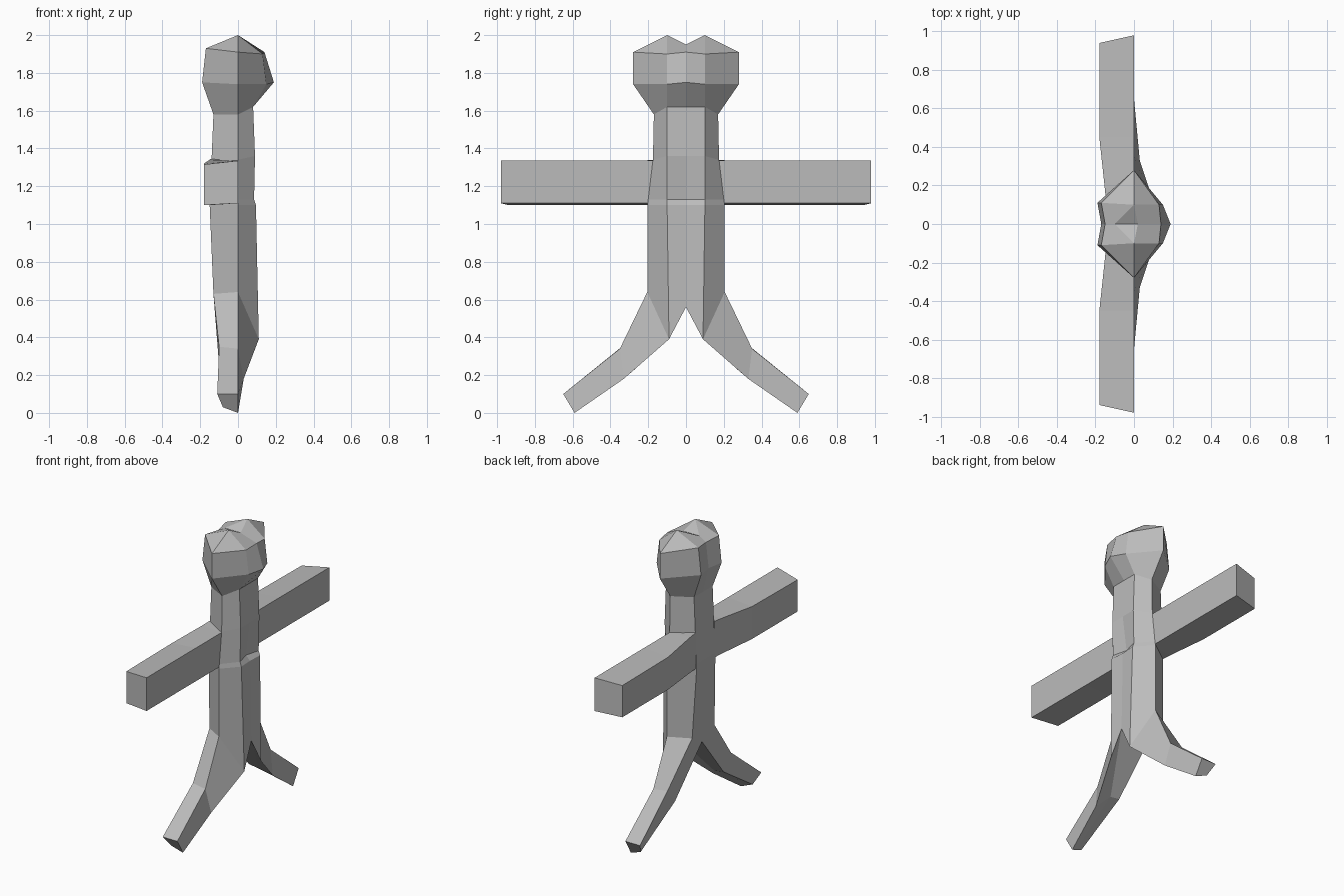
import bpy
import bmesh

if "Cube" in bpy.data.objects:
    bpy.data.objects.remove(bpy.data.objects["Cube"], do_unlink=True)

grey = bpy.data.materials.new("plain_grey")
grey.use_nodes = True
colour = (0.5, 0.5, 0.5, 1)
grey.diffuse_color = colour
grey.node_tree.nodes["Principled BSDF"].inputs["Base Color"].default_value = colour


def loft(name, rings, closed=True, cap=True):
    """Skin a row of cross-sections on the +y half and mirror it across y = 0."""
    bm = bmesh.new()
    rows = [[bm.verts.new(p) for p in ring] for ring in rings]
    n = len(rows[0])
    for a, b in zip(rows, rows[1:]):
        for i in range(n if closed else n - 1):
            j = (i + 1) % n
            bm.faces.new((a[i], a[j], b[j], b[i]))
    if cap:
        bm.faces.new(rows[-1])
    bmesh.ops.remove_doubles(bm, verts=bm.verts, dist=0.001)
    bmesh.ops.recalc_face_normals(bm, faces=bm.faces)
    mesh = bpy.data.meshes.new(name)
    bm.to_mesh(mesh)
    bm.free()
    mesh.materials.append(grey)
    obj = bpy.data.objects.new(name, mesh)
    bpy.context.collection.objects.link(obj)
    mirror = obj.modifiers.new("mirror", "MIRROR")
    mirror.use_axis = (False, True, False)
    mirror.merge_threshold = 0.002
    return obj


# Half sections run: face middle, face edge, side, back edge, back middle
crown = (0, 0.10, 2.0)
brow = [(0.14, 0, 1.91), (0.13, 0.10, 1.9), (0, 0.28, 1.91), (-0.17, 0.11, 1.93), (-0.15, 0, 1.92)]
cheek = [(0.19, 0, 1.75), (0.15, 0.10, 1.74), (0, 0.28, 1.74), (-0.19, 0.11, 1.75), (-0.17, 0, 1.75)]
neck = [(0.08, 0, 1.62), (0.08, 0.10, 1.62), (0, 0.17, 1.58), (-0.13, 0.10, 1.58), (-0.13, 0, 1.58)]
shoulder = [(0.09, 0, 1.36), (0.09, 0.10, 1.36), (0, 0.175, 1.34), (-0.14, 0.10, 1.34), (-0.14, 0, 1.34)]
fold = [(0.06, 0, 1.13), (0.085, 0.10, 1.13), (0, 0.2, 1.13), (-0.15, 0.10, 1.13), (-0.15, 0, 1.13)]
chest = [(0.09, 0, 1.1), (0.095, 0.10, 1.1), (0, 0.205, 1.1), (-0.15, 0.10, 1.1), (-0.15, 0, 1.1)]
hip = [(0.10, 0, 0.56), (0.11, 0.09, 0.39), (0, 0.205, 0.64), (-0.13, 0.12, 0.63), (-0.12, 0, 0.56)]
knee = [(-0.03, 0.26, 0.24), (0.03, 0.33, 0.18), (0, 0.35, 0.34), (-0.10, 0.34, 0.35), (-0.10, 0.26, 0.25)]
foot = [(-0.04, 0.595, 0.015), (0, 0.59, 0), (0, 0.65, 0.10), (-0.11, 0.65, 0.10), (-0.08, 0.60, 0.03)]

# Head, with a shallow cleft along the crown
top = [(0.02, 0, 1.95), crown, crown, crown, (-0.10, 0, 1.95)]


def head():
    obj = loft("head", [brow, cheek, neck], closed=False, cap=False)
    bm = bmesh.new()
    bm.from_mesh(obj.data)
    edge = [bm.verts.new(p) for p in brow]
    front, peak, rear = (bm.verts.new(p) for p in (top[0], crown, top[-1]))
    bm.faces.new((edge[0], edge[1], peak, front))
    bm.faces.new((edge[1], edge[2], peak))
    bm.faces.new((edge[2], edge[3], peak))
    bm.faces.new((edge[3], edge[4], rear, peak))
    bm.faces.new((front, peak, rear))
    bmesh.ops.remove_doubles(bm, verts=bm.verts, dist=0.001)
    bmesh.ops.recalc_face_normals(bm, faces=bm.faces)
    bm.to_mesh(obj.data)
    bm.free()


head()
loft("torso", [neck, shoulder, fold, chest, hip], closed=False, cap=False)
loft("legs", [hip, knee, foot])


# Straight square arms, thinner where they meet the back
def arm_section(y, back, back_top, skew=0):
    return [(0, y, 1.11), (0, y, 1.335), (back, y - skew, back_top), (back, y - skew, 1.10)]


loft("arms", [arm_section(0.10, -0.145, 1.345), arm_section(0.17, -0.15, 1.34),
              arm_section(0.45, -0.18, 1.32), arm_section(0.98, -0.18, 1.315, 0.04)])
